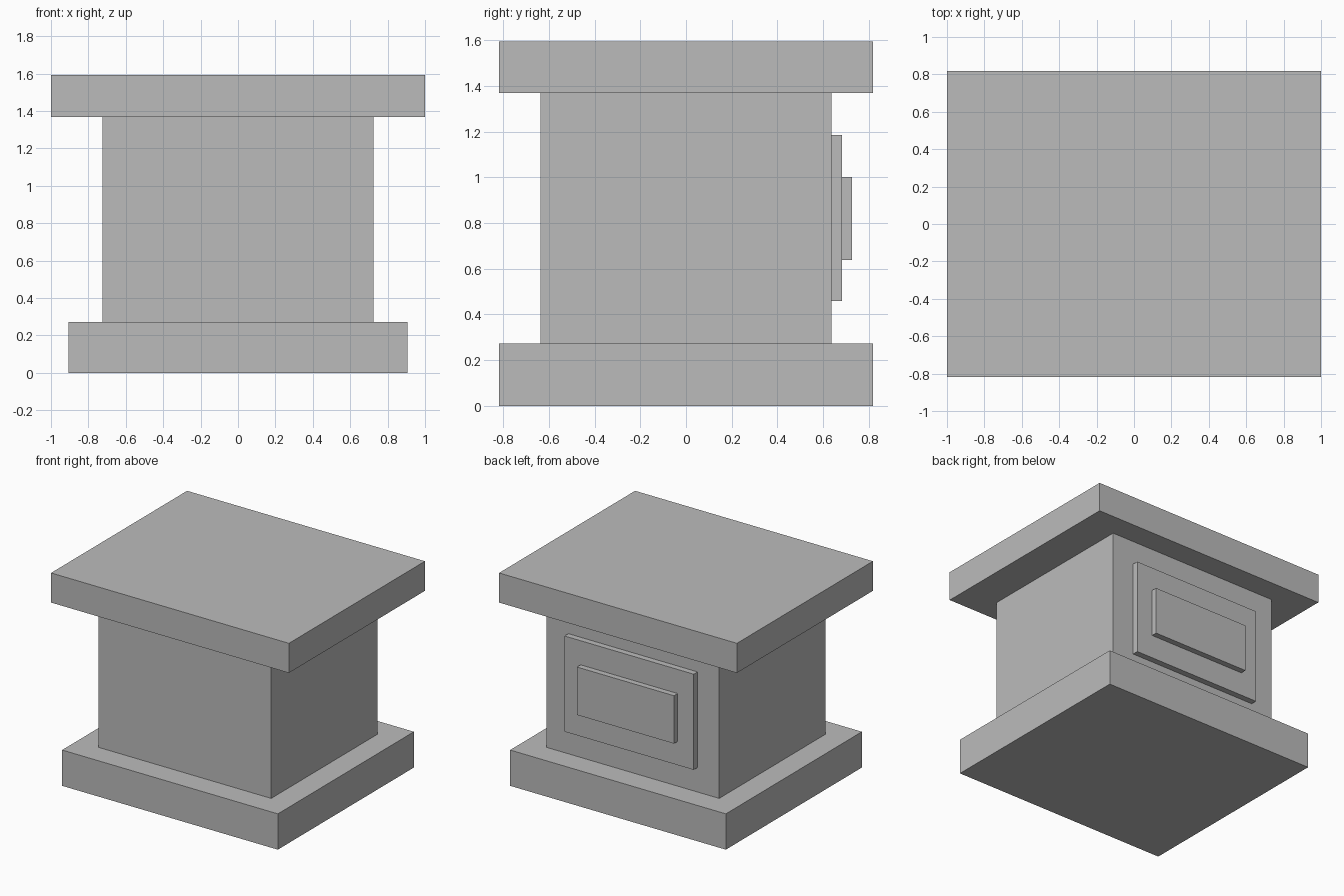
import bpy

# Remove the default cube
cube = bpy.data.objects.get("Cube")
if cube:
    bpy.data.objects.remove(cube, do_unlink=True)

# Single stone colour
stone = bpy.data.materials.new("light grey stone")
stone.use_nodes = True
grey = (0.5, 0.5, 0.5, 1)
stone.diffuse_color = grey
stone.node_tree.nodes["Principled BSDF"].inputs["Base Color"].default_value = grey


def block(name, low, high):
    """Add a box spanning two opposite corners."""
    centre = [(a + b) / 2 for a, b in zip(low, high)]
    bpy.ops.mesh.primitive_cube_add(size=1, location=centre)
    ob = bpy.context.object
    ob.name = name
    ob.scale = [b - a for a, b in zip(low, high)]
    bpy.ops.object.transform_apply(location=False, rotation=False, scale=True)
    ob.data.materials.append(stone)
    return ob


# Pedestal: base slab, body and overhanging top slab
block("base_slab", (-0.907, -0.817, 0), (0.907, 0.817, 0.272))
block("body", (-0.725, -0.637, 0.272), (0.725, 0.637, 1.368))
block("top_slab", (-1, -0.817, 1.368), (1, 0.817, 1.593))

# Stepped plaque on the back
block("outer_panel", (-0.543, 0.637, 0.458), (0.543, 0.683, 1.185))
block("inner_panel", (-0.408, 0.683, 0.638), (0.408, 0.727, 1.002))
